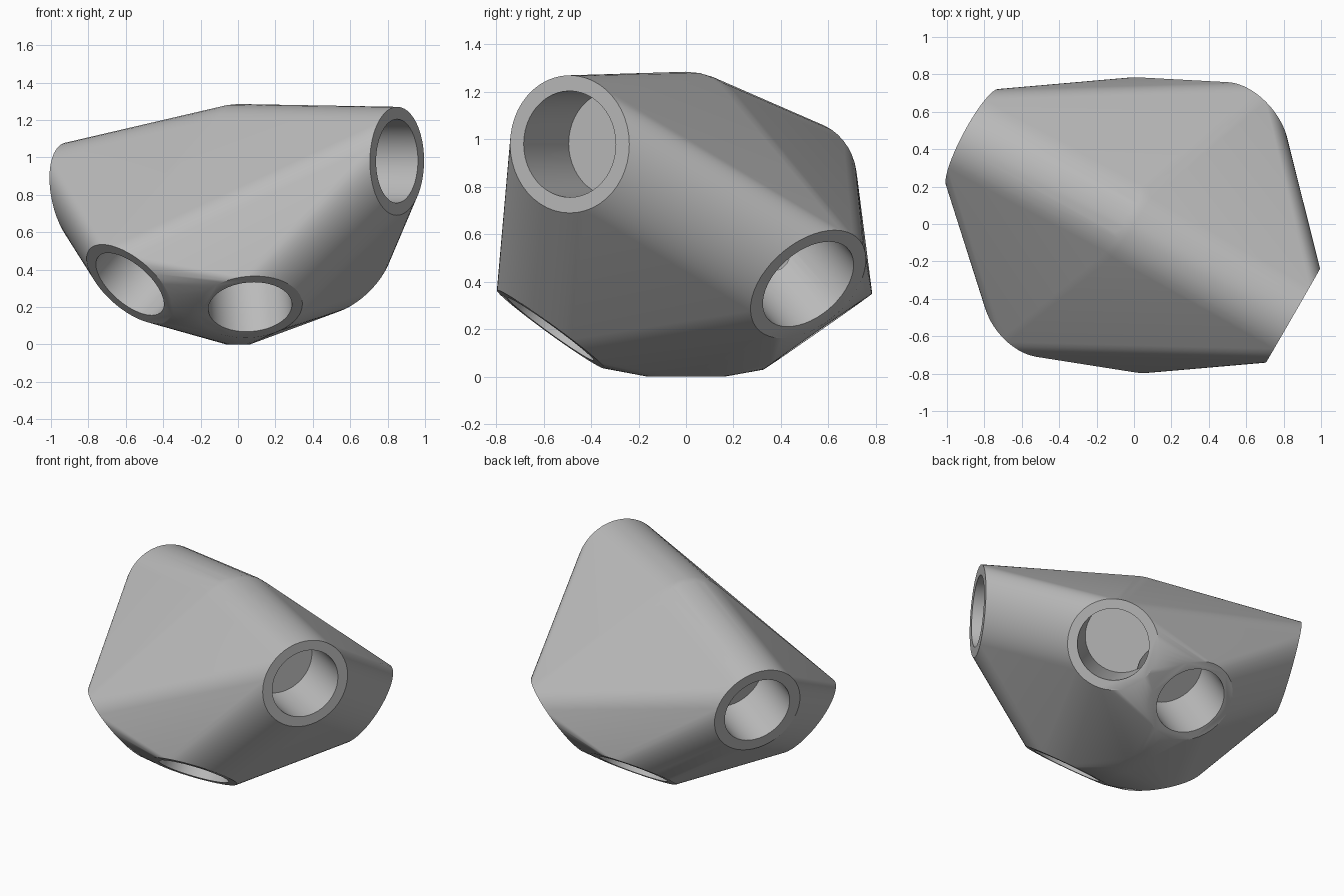
import bpy, bmesh
from math import radians
from mathutils import Vector, Matrix

cube = bpy.data.objects.get("Cube")
if cube:
    bpy.data.objects.remove(cube, do_unlink=True)

HUB = Vector((0, 0, 0.985))
BORE, DEPTH = 0.224, 0.38
# Centre of each socket mouth, with the radius of its rim
SOCKETS = [((0.85, -0.49, 0.98), 0.29),
           ((-0.86, 0.46, 0.79), 0.295),
           ((0.60, 0.515, 0.39), 0.285),
           ((-0.578, -0.46, 0.322), 0.285),
           ((0.065, -0.57, 0.20), 0.28),
           ((0.01, 0.555, 0.19), 0.28)]

grey = bpy.data.materials.new("plain grey")
grey.use_nodes = True
grey.diffuse_color = (0.5, 0.5, 0.5, 1)
grey.node_tree.nodes["Principled BSDF"].inputs["Base Color"].default_value = (0.5, 0.5, 0.5, 1)


def placed(centre, axis):
    """Matrix that turns local z along the axis at the centre."""
    return Matrix.Translation(centre) @ axis.to_track_quat('Z', 'Y').to_matrix().to_4x4()


def make_object(name, bm):
    mesh = bpy.data.meshes.new(name)
    bm.to_mesh(mesh)
    bm.free()
    mesh.materials.append(grey)
    obj = bpy.data.objects.new(name, mesh)
    bpy.context.collection.objects.link(obj)
    return obj


# Body: skin stretched over the round hub, the rims and a small bottom pad
bm = bmesh.new()
bmesh.ops.create_uvsphere(bm, u_segments=32, v_segments=16, radius=0.3,
                          matrix=Matrix.Translation(HUB))
for centre, rim in SOCKETS:
    centre = Vector(centre)
    bmesh.ops.create_circle(bm, segments=48, radius=rim,
                            matrix=placed(centre, centre - HUB))
bmesh.ops.create_circle(bm, segments=16, radius=0.16,
                        matrix=Matrix.Diagonal((0.4, 1, 1, 1)))
bmesh.ops.delete(bm, geom=bm.faces[:] + bm.edges[:], context='EDGES_FACES')
hull = bmesh.ops.convex_hull(bm, input=bm.verts[:])
unused = [v for v in bm.verts if not v.link_faces]
bmesh.ops.delete(bm, geom=unused, context='VERTS')
bmesh.ops.dissolve_limit(bm, angle_limit=radians(0.5), verts=bm.verts[:], edges=bm.edges[:])
bmesh.ops.recalc_face_normals(bm, faces=bm.faces[:])
body = make_object("connector_body", bm)
bpy.context.view_layer.objects.active = body
body.select_set(True)

# Blind round sockets
for centre, rim in SOCKETS:
    centre = Vector(centre)
    axis = (centre - HUB).normalized()
    bm = bmesh.new()
    bmesh.ops.create_cone(bm, cap_ends=True, segments=48, radius1=BORE, radius2=BORE,
                          depth=DEPTH * 2, matrix=placed(centre, axis))
    cutter = make_object("socket_cutter", bm)
    cutter.hide_render = True
    cut = body.modifiers.new("socket", 'BOOLEAN')
    cut.operation = 'DIFFERENCE'
    cut.solver = 'EXACT'
    cut.object = cutter
    bpy.ops.object.modifier_apply(modifier=cut.name)
    bpy.data.objects.remove(cutter, do_unlink=True)

bpy.ops.object.shade_smooth_by_angle(angle=radians(30))
